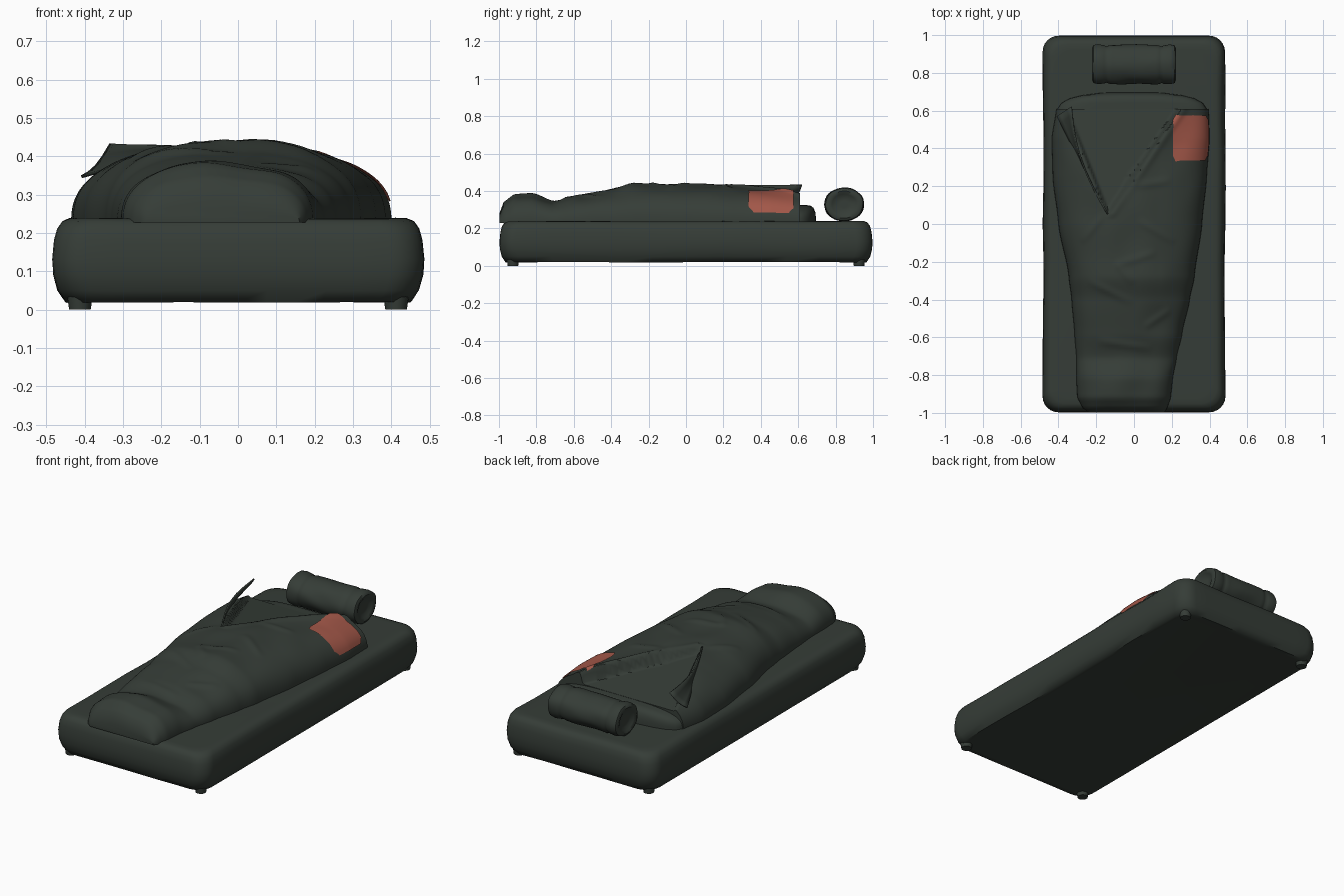
import bpy, bmesh, math
from mathutils import Vector, noise

if "Cube" in bpy.data.objects:
    bpy.data.objects.remove(bpy.data.objects["Cube"])

def material(name, rgb):
    m = bpy.data.materials.new(name)
    m.diffuse_color = (*rgb, 1)
    m.use_nodes = True
    m.node_tree.nodes["Principled BSDF"].inputs["Base Color"].default_value = m.diffuse_color
    return m

GREEN = material("dark green cloth", (0.036, 0.046, 0.038))
RED = material("brick red patch", (0.36, 0.095, 0.065))

def finish(name, bm, mat, angle=40):
    bmesh.ops.recalc_face_normals(bm, faces=bm.faces[:])
    me = bpy.data.meshes.new(name)
    bm.to_mesh(me)
    bm.free()
    me.materials.append(mat)
    ob = bpy.data.objects.new(name, me)
    bpy.context.collection.objects.link(ob)
    bpy.ops.object.select_all(action='DESELECT')
    ob.select_set(True)
    bpy.context.view_layer.objects.active = ob
    bpy.ops.object.shade_smooth_by_angle(angle=math.radians(angle))
    return ob

def loft(rings, closed=True, caps=True):
    bm = bmesh.new()
    vs = [[bm.verts.new(p) for p in r] for r in rings]
    n = len(vs[0])
    for a, b in zip(vs, vs[1:]):
        for i in range(n if closed else n - 1):
            j = (i + 1) % n
            bm.faces.new((a[i], a[j], b[j], b[i]))
    if caps:
        bm.faces.new(vs[0])
        bm.faces.new(vs[-1])
    return bm

def smooth(a, b, x):
    t = min(1, max(0, (x - a) / (b - a)))
    return t * t * (3 - 2 * t)

def rounded_rect(hx, hy, r, z, wob):
    pts = []
    for k, (sx, sy) in enumerate([(1, 1), (-1, 1), (-1, -1), (1, -1)]):
        for i in range(7):
            a = math.pi / 2 * (k + i / 6)
            pts.append(Vector((sx * (hx - r) + r * math.cos(a), sy * (hy - r) + r * math.sin(a), z)))
    out = []
    for p, q in zip(pts, pts[1:] + pts[:1]):
        steps = 10 if (p - q).length > 0.3 else 1
        out += [p.lerp(q, i / steps) for i in range(steps)]
    for p in out:
        n = noise.noise(p * 4)
        p.x *= 1 + wob * n
        p.z += wob * n * 0.3
    return out

# Mattress: stacked rounded rectangles with bulging sides
levels = [(0.022, 0.06), (0.02, 0.032), (0.05, 0.012), (0.09, 0.002), (0.13, 0), (0.18, 0.005),
          (0.21, 0.013), (0.229, 0.026), (0.237, 0.045), (0.238, 0.075)]
finish("mattress", loft([rounded_rect(0.482 - i, 0.997 - i, 0.085, z, 0.012) for z, i in levels]), GREEN, 60)

# Corner feet
for sx in (-1, 1):
    for sy in (-1, 1):
        bm = bmesh.new()
        bmesh.ops.create_cone(bm, cap_ends=True, segments=16, radius1=0.028, radius2=0.034, depth=0.04)
        bmesh.ops.translate(bm, verts=bm.verts[:], vec=(sx * 0.412, sy * 0.925, 0.02))
        finish("foot", bm, GREEN)

# Sleeping bag stations: y, left x, right x, top z
ST = [(-0.998, -0.24, 0.16, 0.275), (-0.975, -0.27, 0.175, 0.335), (-0.92, -0.30, 0.195, 0.375),
      (-0.82, -0.305, 0.205, 0.383), (-0.71, -0.305, 0.225, 0.348), (-0.58, -0.315, 0.255, 0.378),
      (-0.4, -0.33, 0.295, 0.408), (-0.28, -0.345, 0.32, 0.436), (0.0, -0.40, 0.36, 0.436),
      (0.25, -0.43, 0.385, 0.428), (0.45, -0.435, 0.40, 0.418), (0.62, -0.41, 0.395, 0.405)]

def station(y):
    for a, b in zip(ST, ST[1:]):
        if y <= b[0] or b is ST[-1]:
            t = (y - a[0]) / (b[0] - a[0])
            if a[0] > -0.95:
                t = 0.5 * t + 0.5 * t * t * (3 - 2 * t)
            return [p + (q - p) * t for p, q in zip(a[1:], b[1:])]

BASE = 0.228

def crease(x, y, x0, y0, x1, y1, w=0.018):
    # height of a soft ridge along a line segment
    d = Vector((x1 - x0, y1 - y0))
    p = Vector((x - x0, y - y0))
    t = min(1, max(0, p.dot(d) / d.length_squared))
    return math.exp(-((p - d * t).length / w) ** 2) * (1 - abs(2 * t - 1) ** 3)

RIDGES = [(0.0, 0.2, 0.2, 0.23), (0.02, 0.02, 0.22, -0.1), (-0.1, -0.22, 0.12, -0.15), (-0.25, -0.3, 0.0, -0.42),
          (0.05, -0.55, 0.2, -0.45), (-0.28, -0.1, -0.16, 0.05), (-0.2, -0.62, 0.1, -0.66), (-0.1, -0.2, 0.0, -0.32)]

def bag(a, y):
    # a runs from pi (left edge) to 0 (right edge)
    xl, xr, top = station(y)
    c, s = math.cos(a), math.sin(a)
    e = 2 / 2.5
    x = (xl + xr) / 2 + (xr - xl) / 2 * math.copysign(abs(c) ** e, c)
    k = max(0, s) ** e
    z = BASE + (top - BASE) * k
    z += k * 0.012 * noise.noise(Vector((x * 7, y * 5, 3)))
    z += k * 0.007 * sum(crease(x, y, *r) for r in RIDGES)
    # V shaped opening sinking to the lining
    if y > 0.04:
        left = -0.14 - (y - 0.04) * 0.40
        right = -0.14 + (y - 0.04) * 0.68
        z += 0.008 * math.exp(-((x - right - 0.02) / 0.02) ** 2) * k
        lining = 0.40 - 0.13 * (y - 0.04)
        inside = smooth(0, 0.022, x - left) * smooth(0, 0.022, right - x)
        z += (min(z, lining) - z) * inside
    return Vector((x, y, z))

def arc(n):
    return [math.pi * (1 - i / n) for i in range(n + 1)]

ys = [-0.998, -0.988, -0.975, -0.96] + [-0.94 + 1.55 * i / 110 for i in range(111)]
rings = [[bag(a, y) for a in arc(110)] for y in ys]
finish("sleeping_bag", loft(rings), GREEN, 50)

# Lower layer of the bag, showing at the head end
def under_ring(y, w, top):
    return [(-0.01 + w * math.copysign(abs(math.cos(a)) ** 0.6, math.cos(a)), y,
             BASE + (top - BASE) * max(0, math.sin(a)) ** 0.6) for a in arc(32)]

lay = [(0.45, 0.40, 0.335), (0.57, 0.40, 0.33), (0.61, 0.395, 0.325), (0.64, 0.375, 0.325), (0.665, 0.33, 0.322),
       (0.682, 0.26, 0.31), (0.692, 0.18, 0.285), (0.695, 0.14, 0.25)]
finish("bag_lower_layer", loft([under_ring(*r) for r in lay]), GREEN, 60)

# Folded flap: a curved leaf standing along the left edge of the opening
N = 14
rows = []
for i in range(N + 1):
    t = i / N
    bow = math.sin(math.pi * t)
    outer = Vector((-0.14 - 0.27 * t, 0.04 + 0.53 * t, 0.425 - 0.075 * t))
    inner = Vector((-0.135 - 0.20 * t - 0.045 * bow, 0.04 + 0.58 * t, 0.428 + 0.006 * t))
    rows.append([outer.lerp(inner, j / 4) + Vector((0, 0, -0.015 * math.sin(math.pi * j / 4) * t)) for j in range(5)])
flap = finish("bag_flap", loft(rows, closed=False, caps=False), GREEN, 50)
mod = flap.modifiers.new("thickness", 'SOLIDIFY')
mod.thickness = 0.008

# Red patch following the bag surface near the right shoulder
def bag_at(x, y):
    lo, hi = 0.0, math.pi
    for _ in range(30):
        m = (lo + hi) / 2
        if bag(m, y).x > x:
            lo = m
        else:
            hi = m
    return bag(lo, y)

rows = []
for i in range(29):
    y = 0.335 + 0.24 * i / 28
    end = min(i, 28 - i)
    trim = 0.012 * max(0, 1 - end / 3)
    xa = 0.207 + trim + 0.004 * noise.noise(Vector((0, y * 30, 0)))
    xb = station(y)[1] - 0.006 - trim
    row = []
    for j in range(25):
        x = xa + (xb - xa) * j / 24
        p = bag_at(x, y + 0.006 * noise.noise(Vector((x * 25, i // 15, 5))))
        u = max(0, (x - 0.2) / 0.2)
        row.append(p + Vector((0.004 * u, 0, 0.005)))
    rows.append(row)
finish("shoulder_patch", loft(rows, closed=False, caps=False), RED, 60)

# Rolled pillow with gathered bands and dished ends
def roll_ring(x, r):
    out = []
    for i in range(36):
        a = 2 * math.pi * i / 36
        w = 1 + 0.05 * noise.noise(Vector((x * 9, math.cos(a) * 1.5, math.sin(a) * 1.5)))
        out.append((x, 0.845 + 1.1 * r * w * math.cos(a), 0.328 + 0.94 * r * w * math.sin(a)))
    return out

prof = [(-0.205, 0.02), (-0.205, 0.045), (-0.215, 0.06), (-0.222, 0.078), (-0.215, 0.092), (-0.19, 0.097)]
mid = [(-0.17 + 0.34 * i / 30) for i in range(31)]
body = [(x, 0.094 - 0.006 * math.exp(-((abs(x) - 0.145) / 0.01) ** 2)) for x in mid]
prof = prof + body + [(-x, r) for x, r in reversed(prof)]
finish("rolled_pillow", loft([roll_ring(x, r) for x, r in prof]), GREEN, 50)
